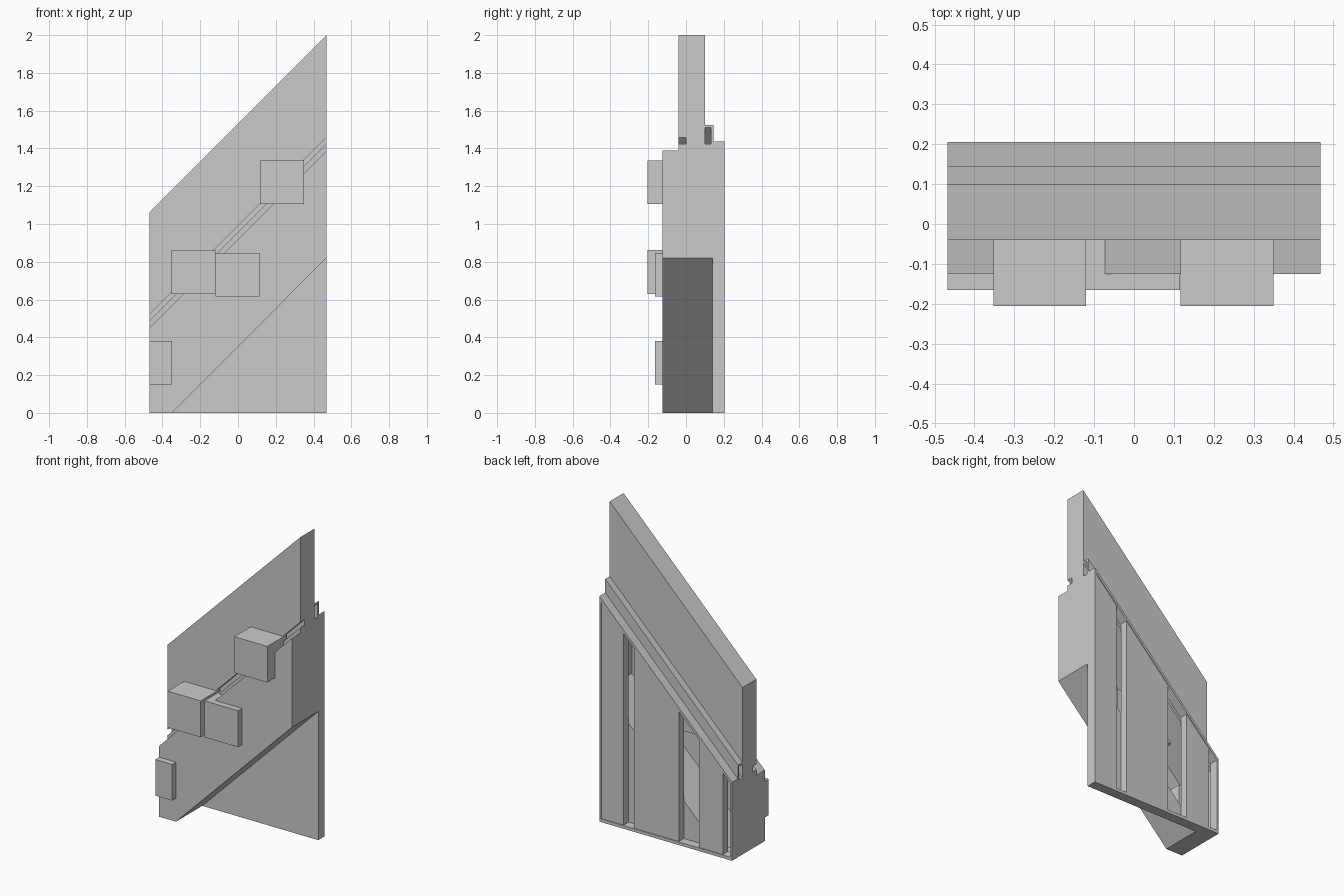
import bpy, bmesh

if "Cube" in bpy.data.objects:
    bpy.data.objects.remove(bpy.data.objects["Cube"])

L, R = -0.468, 0.468   # ends of the section; every slope rises at 45 degrees


def prism(name, pts, y0, y1, open_back=False):
    """Extrude an x-z outline from y0 to y1."""
    bm = bmesh.new()
    front = [bm.verts.new((x, y0, z)) for x, z in pts]
    back = [bm.verts.new((x, y1, z)) for x, z in pts]
    n = len(pts)
    bm.faces.new(front)
    if not open_back:
        bm.faces.new(back[::-1])
    for i in range(n):
        j = (i + 1) % n
        bm.faces.new((front[i], back[i], back[j], front[j]))
    bmesh.ops.recalc_face_normals(bm, faces=bm.faces)
    me = bpy.data.meshes.new(name)
    bm.to_mesh(me)
    bm.free()
    ob = bpy.data.objects.new(name, me)
    bpy.context.collection.objects.link(ob)
    return ob


def band(name, c0, c1, y0, y1):
    """Sloped strip between the lines z = x + c0 and z = x + c1."""
    return prism(name, [(L, L + c0), (R, R + c0), (R, R + c1), (L, L + c1)], y0, y1)


def box(name, x0, x1, z0, z1, y0, y1):
    return prism(name, [(x0, z0), (x1, z0), (x1, z1), (x0, z1)], y0, y1)


def stud(name, x0, x1, y0, y1, c):
    """Vertical board cut off by the slope z = x + c."""
    return prism(name, [(x0, 0), (x1, 0), (x1, x1 + c), (x0, x0 + c)], y0, y1)


# Hollow stair casing, open towards the wall frame
prism("stair_casing", [(L, 0), (-0.35, 0), (R, 0.82), (R, 1.388), (L, 0.452)],
      -0.125, 0.145, open_back=True)

# Step blocks poking through the casing
for x0, x1, z0, z1, y0 in [(L, -0.35, 0.15, 0.38, -0.165),
                           (-0.12, 0.115, 0.615, 0.847, -0.165),
                           (-0.352, -0.12, 0.63, 0.862, -0.205),
                           (0.117, 0.35, 1.105, 1.335, -0.205)]:
    box("step_block", x0, x1, z0, z1, y0, -0.01)

# Balustrade panel and the packing below it
band("balustrade_panel", 0.99, 1.532, -0.04, 0.10)
band("panel_packing", 0.955, 0.99, 0.0, 0.10)
band("base_rail", 0.92, 0.955, -0.04, 0.145)

# Hollow sloped channel behind the panel
band("channel_top", 1.043, 1.055, 0.025, 0.145)
band("channel_back", 0.955, 1.043, 0.133, 0.145)
band("channel_front", 0.955, 1.043, 0.025, 0.037)

# Wall frame at the back: rims, boards with gaps, lining under the stair
band("frame_top_rail", 0.945, 0.968, 0.145, 0.205)
box("frame_bottom_rail", L, R, 0, 0.02, 0.145, 0.205)
stud("frame_left_post", L, L + 0.012, 0.145, 0.205, 0.95)
stud("frame_right_post", R - 0.012, R, 0.145, 0.205, 0.95)
for x0, x1 in [(-0.40, -0.23), (-0.09, 0.225), (0.30, R - 0.012)]:
    stud("wall_board", x0, x1, 0.15, 0.20, 0.95)
prism("under_stair_lining", [(-0.35, 0), (R, 0), (R, 0.82)], 0.14, 0.15)
